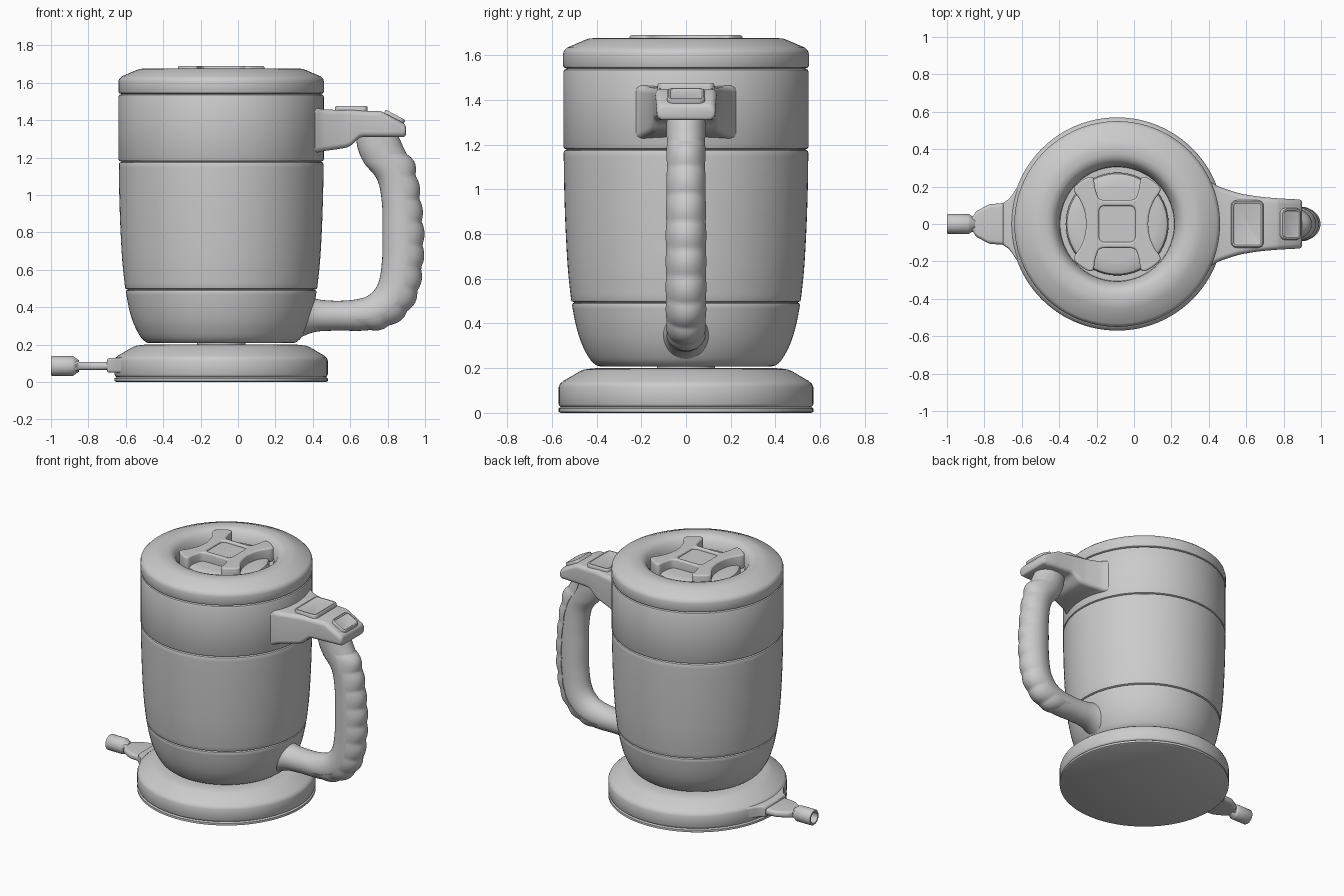
import bpy, bmesh, math
from mathutils import Matrix, Vector

if "Cube" in bpy.data.objects:
    bpy.data.objects.remove(bpy.data.objects["Cube"])

CX = -0.09  # axis of the round body


def finish(ob, angle=35):
    bpy.ops.object.select_all(action='DESELECT')
    ob.select_set(True)
    bpy.context.view_layer.objects.active = ob
    bpy.ops.object.shade_smooth_by_angle(angle=math.radians(angle))
    return ob


def loft(name, rings, cap0=True, cap1=True, matrix=None, angle=35):
    """Skin a list of closed rings that all have the same point count."""
    bm = bmesh.new()
    vs = [[bm.verts.new(p) for p in ring] for ring in rings]
    n = len(vs[0])
    for a, b in zip(vs, vs[1:]):
        for i in range(n):
            j = (i + 1) % n
            bm.faces.new((a[i], a[j], b[j], b[i]))
    if cap0:
        bm.faces.new(vs[0][::-1])
    if cap1:
        bm.faces.new(vs[-1])
    if matrix:
        bm.transform(matrix)
    bmesh.ops.recalc_face_normals(bm, faces=bm.faces)
    me = bpy.data.meshes.new(name)
    bm.to_mesh(me)
    bm.free()
    ob = bpy.data.objects.new(name, me)
    bpy.context.collection.objects.link(ob)
    return finish(ob, angle)


def lathe(name, profile, cap0=True, cap1=True, n=96, matrix=None):
    rings = [[(r * math.cos(2 * math.pi * i / n), r * math.sin(2 * math.pi * i / n), z)
              for i in range(n)] for r, z in profile]
    return loft(name, rings, cap0, cap1, matrix or Matrix.Translation((CX, 0, 0)))


def spline(pts, steps):
    """Catmull-Rom interpolation of equal-length tuples."""
    out = []
    for i in range(len(pts) - 1):
        quad = [Vector(pts[max(0, min(len(pts) - 1, i + k))]) for k in (-1, 0, 1, 2)]
        a, b, c, d = quad
        for s in range(steps):
            t = s / steps
            out.append(0.5 * (2 * b + (c - a) * t + (2 * a - 5 * b + 4 * c - d) * t * t
                              + (3 * b - a - 3 * c + d) * t ** 3))
    return out + [Vector(pts[-1])]


def rounded_rect(hw, hh, r, n=6):
    r = min(r, hw * 0.99, hh * 0.99)
    pts = []
    for q, (sx, sy) in enumerate(((1, 1), (-1, 1), (-1, -1), (1, -1))):
        for k in range(n + 1):
            a = math.pi / 2 * (q + k / n)
            pts.append((sx * (hw - r) + r * math.cos(a), sy * (hh - r) + r * math.sin(a)))
    return pts


def x_loft(name, stations, r):
    """Rounded-box sections along x: (x, z_low, z_high, half_width)."""
    return loft(name, [[(x, y, (lo + hi) / 2 + z)
                        for y, z in rounded_rect(w, (hi - lo) / 2, r)]
                       for x, lo, hi, w in stations], angle=40)


# Power base
lathe("base_plate", [(0.56, 0), (0.57, 0.005), (0.57, 0.02), (0.56, 0.026)])
lathe("base_body", [(0.555, 0.024), (0.565, 0.03), (0.57, 0.04), (0.57, 0.115), (0.564, 0.13),
                    (0.55, 0.142), (0.475, 0.186), (0.455, 0.194), (0.42, 0.199), (0.40, 0.2)])
lathe("base_connector", [(0.13, 0.195), (0.13, 0.215)], n=48)

# Body in three bands, each with a small rolled lip that forms the seams
low = spline([(0.40, 0.212), (0.43, 0.24), (0.467, 0.31), (0.492, 0.39), (0.510, 0.482)], 4)
lathe("lower_body", [(0.385, 0.208)] + [tuple(p) for p in low]
      + [(0.508, 0.489), (0.498, 0.494)], cap1=False)
mid = spline([(0.514, 0.506), (0.529, 0.65), (0.540, 0.85), (0.546, 1.05), (0.547, 1.165)], 4)
lathe("middle_body", [(0.498, 0.494), (0.511, 0.499)] + [tuple(p) for p in mid]
      + [(0.544, 1.173), (0.533, 1.178)], False, False)
lathe("upper_body", [(0.533, 1.178), (0.545, 1.183), (0.549, 1.191), (0.549, 1.525),
                     (0.545, 1.535), (0.533, 1.54)], False, False)

# Lid with a round recess
lathe("lid", [(0.533, 1.54), (0.546, 1.545), (0.55, 1.554), (0.55, 1.605), (0.546, 1.62),
              (0.532, 1.634), (0.455, 1.667), (0.435, 1.674), (0.41, 1.677), (0.375, 1.676),
              (0.35, 1.668), (0.33, 1.65), (0.318, 1.625), (0.308, 1.6), (0.305, 1.57)],
      cap0=False)

# Twist knob: low disc, four-horned grip with a square dimple
lathe("knob_disc", [(0.275, 1.565), (0.275, 1.60), (0.268, 1.615), (0.25, 1.624), (0.2, 1.628)])
quarter = [tuple(p) for p in spline([(0.165, 0), (0.175, 0.07), (0.20, 0.13), (0.23, 0.175),
                                     (0.222, 0.205), (0.16, 0.248), (0.128, 0.245),
                                     (0.117, 0.19), (0.098, 0.138), (0.06, 0.128),
                                     (0, 0.128)], 4)]
half = quarter + [(-x, y) for x, y in quarter[-2::-1]]
outline = half + [(x, -y) for x, y in half[-2:0:-1]]
curve = bpy.data.curves.new("knob_grip", 'CURVE')
curve.dimensions = '2D'
curve.fill_mode = 'BOTH'
for pts in (outline, rounded_rect(0.097, 0.097, 0.03)):
    sp = curve.splines.new('POLY')
    sp.points.add(len(pts) - 1)
    for p, (x, y) in zip(sp.points, pts):
        p.co = (x, y, 0, 1)
    sp.use_cyclic_u = True
curve.extrude = 0.04
curve.bevel_depth = 0.01
curve.bevel_resolution = 2
curve.offset = -0.01
knob = bpy.data.objects.new("knob_grip", curve)
bpy.context.collection.objects.link(knob)
knob.location = (CX, 0, 1.64)
bpy.ops.object.select_all(action='DESELECT')
knob.select_set(True)
bpy.context.view_layer.objects.active = knob
bpy.ops.object.convert(target='MESH')
finish(bpy.context.view_layer.objects.active)
loft("knob_dimple", [[(CX + x, y, z) for x, y in rounded_rect(0.103, 0.103, 0.03)]
                     for z in (1.61, 1.676)])

# Handle mount flaring into the body
mount = spline([(0.33, 1.215, 1.475, 0.27), (0.41, 1.225, 1.468, 0.225),
                (0.46, 1.235, 1.458, 0.198), (0.55, 1.248, 1.455, 0.168),
                (0.60, 1.262, 1.455, 0.157), (0.65, 1.305, 1.452, 0.149),
                (0.69, 1.31, 1.45, 0.144)], 4)
x_loft("handle_mount", [tuple(p) for p in mount]
       + [(0.76, 1.31, 1.449, 0.138), (0.775, 1.31, 1.443, 0.137), (0.79, 1.31, 1.435, 0.136),
          (0.885, 1.31, 1.385, 0.131), (0.893, 1.314, 1.376, 0.128),
          (0.897, 1.322, 1.365, 0.12)], 0.028)


# Buttons: raised rim around a slightly sunken face
def button(name, hx, hy, loc, tilt):
    steps = ((0, -0.02), (0, 0.012), (0.002, 0.017), (0.006, 0.02), (0.014, 0.02),
             (0.017, 0.016), (0.02, 0.015))
    rings = [[(x, y, z) for x, y in rounded_rect(hx - d, hy - d, 0.03 - d)] for d, z in steps]
    loft(name, rings, matrix=Matrix.Translation(loc) @ Matrix.Rotation(tilt, 4, 'Y'))


button("large_button", 0.087, 0.127, (0.606, 0, 1.455), 0)
button("small_button", 0.06, 0.085, (0.833, 0, 1.411), math.radians(28))

# Handle: each station holds inner x, z, outer x, z and half width
stations = spline([(0.63, 1.33, 0.86, 1.33, 0.088), (0.64, 1.25, 0.88, 1.26, 0.088),
                   (0.675, 1.17, 0.935, 1.19, 0.088), (0.745, 1.08, 0.96, 1.10, 0.088),
                   (0.77, 0.95, 0.98, 0.97, 0.09), (0.772, 0.80, 0.995, 0.80, 0.092),
                   (0.77, 0.65, 0.99, 0.63, 0.092), (0.75, 0.53, 0.96, 0.46, 0.092),
                   (0.70, 0.465, 0.88, 0.34, 0.09), (0.62, 0.44, 0.75, 0.278, 0.088),
                   (0.50, 0.435, 0.52, 0.275, 0.088), (0.40, 0.45, 0.40, 0.265, 0.10),
                   (0.30, 0.50, 0.30, 0.22, 0.14)], 12)


def handle_ring(s, angles, k_out, k_side):
    inner, outer = Vector((s[0], 0, s[1])), Vector((s[2], 0, s[3]))
    mid, arm = (inner + outer) / 2, (outer - inner) / 2
    return [mid + arm * math.cos(a) * (k_out if math.cos(a) > 0 else 1)
            + Vector((0, s[4] * k_side * math.sin(a), 0)) for a in angles]


full = [2 * math.pi * i / 32 for i in range(32)]
loft("handle_core", [handle_ring(s, full, 0.88 + 0.12 * min(1, max(0, (i - 106) / 8)), 0.96)
                     for i, s in enumerate(stations)])

# Finger grip pad with scallops on the outer side of the handle
arc = [math.radians(-76 + 152 * i / 18) for i in range(19)]
rings, length, last = [], 0, None
pad = stations[:115]
for i, s in enumerate(pad):
    p = Vector((s[2], s[3]))
    length += (p - last).length if last else 0
    last = p
    bump = abs(math.sin(math.pi * length / 0.125))
    end = min(1, (len(pad) - 1 - i) / 6)
    fade = 0.88 + 0.12 * math.sqrt(1 - (1 - end) ** 2)
    rings.append(handle_ring(s, arc, (0.91 + 0.11 * bump) * fade, (0.99 + 0.03 * bump) * fade))
loft("handle_grip_pad", rings, angle=45)

# Cord outlet, strain relief and hollow plug
x_loft("cord_outlet", [(-0.5, 0.05, 0.13, 0.29), (-0.61, 0.05, 0.13, 0.22),
                       (-0.645, 0.05, 0.13, 0.165), (-0.67, 0.05, 0.129, 0.132),
                       (-0.693, 0.05, 0.127, 0.117), (-0.70, 0.056, 0.12, 0.112)], 0.015)
x_loft("cord_strain_relief", [(-0.69, 0.064, 0.108, 0.112), (-0.77, 0.064, 0.108, 0.106),
                              (-0.785, 0.064, 0.108, 0.1), (-0.84, 0.064, 0.108, 0.07),
                              (-0.848, 0.064, 0.108, 0.062), (-0.86, 0.058, 0.114, 0.042),
                              (-0.89, 0.055, 0.116, 0.04)], 0.02)
lathe("cord_plug", [(0.03, -0.85), (0.05, -0.878), (0.053, -0.885), (0.053, -0.994),
                    (0.049, -1.0), (0.038, -1.0), (0.036, -0.996), (0.036, -0.94)], n=32,
      matrix=Matrix.Translation((0, 0, 0.086)) @ Matrix.Rotation(math.pi / 2, 4, 'Y'))
